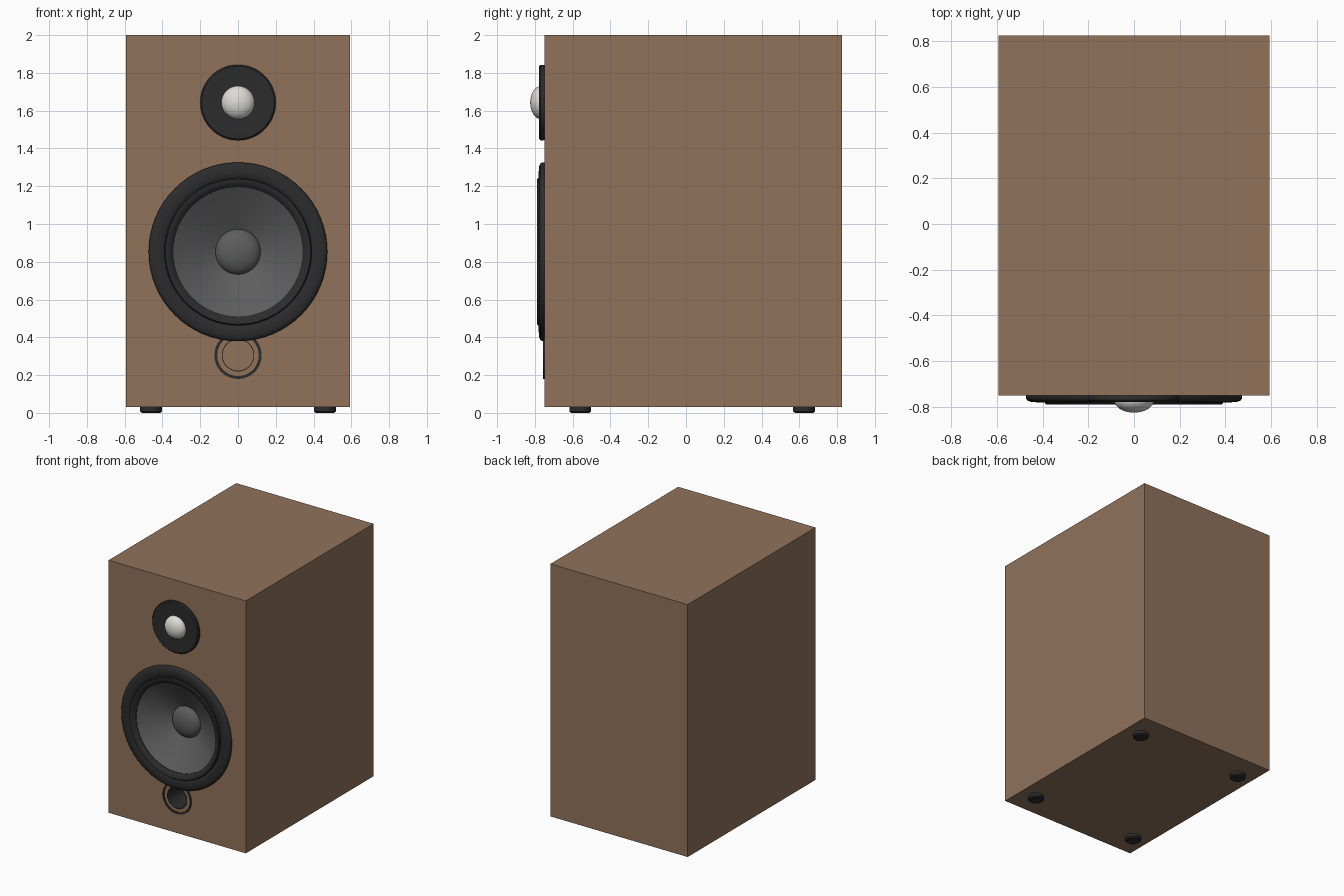
import bpy, bmesh, math
from mathutils import Matrix, Vector

old = bpy.data.objects.get("Cube")
if old:
    bpy.data.objects.remove(old, do_unlink=True)


def material(name, color):
    m = bpy.data.materials.new(name)
    m.use_nodes = True
    m.diffuse_color = (*color, 1)
    m.node_tree.nodes["Principled BSDF"].inputs["Base Color"].default_value = (*color, 1)
    return m


wood = material("walnut brown", (0.28, 0.17, 0.105))
black = material("rubber black", (0.025, 0.025, 0.025))
grey = material("cone grey", (0.11, 0.11, 0.11))
silver = material("dome silver", (0.72, 0.71, 0.67))


def finish(name, bm, mat, smooth=True):
    bmesh.ops.remove_doubles(bm, verts=bm.verts, dist=0.0001)
    bmesh.ops.recalc_face_normals(bm, faces=bm.faces)
    mesh = bpy.data.meshes.new(name)
    bm.to_mesh(mesh)
    bm.free()
    mesh.materials.append(mat)
    ob = bpy.data.objects.new(name, mesh)
    bpy.context.collection.objects.link(ob)
    if smooth:
        bpy.ops.object.select_all(action="DESELECT")
        ob.select_set(True)
        bpy.context.view_layer.objects.active = ob
        bpy.ops.object.shade_smooth_by_angle(angle=math.radians(35))
    return ob


def lathe(name, profile, mat, center, axis="Y", closed=False, steps=64):
    """Spin (radius, position along axis) points around an axis through center."""
    bm = bmesh.new()
    along = Vector((0, 1, 0)) if axis == "Y" else Vector((0, 0, 1))
    verts = [bm.verts.new(Vector((r, 0, 0)) + along * d) for r, d in profile]
    pairs = list(zip(verts, verts[1:]))
    if closed:
        pairs.append((verts[-1], verts[0]))
    edges = [bm.edges.new(p) for p in pairs]
    bmesh.ops.spin(bm, geom=verts + edges, cent=(0, 0, 0), axis=along,
                   angle=math.tau, steps=steps, use_duplicate=False)
    bmesh.ops.translate(bm, verts=bm.verts, vec=center)
    return finish(name, bm, mat)


def dome(radius, base, height, n=8):
    """Elliptical cap profile running from its tip to its edge, bulging to -y."""
    return [(radius * math.sin(a), base - height * math.cos(a))
            for a in (math.pi / 2 * i / n for i in range(n + 1))]


FRONT, BACK = -0.75, 0.825
woofer_at, tweeter_at, port_at = (0, 0, 0.853), (0, 0, 1.643), (0, 0, 0.305)

# Cabinet with bored openings for the woofer and the port
bm = bmesh.new()
bmesh.ops.create_cube(bm, size=1, matrix=Matrix.Translation((0, (FRONT + BACK) / 2, 1.015))
                      @ Matrix.Diagonal((1.185, BACK - FRONT, 1.97, 1)))
cabinet = finish("cabinet", bm, wood, smooth=False)
for part, at, radius, depth in (("woofer", woofer_at, 0.37, 0.2), ("port", port_at, 0.084, 0.4)):
    y0, y1 = FRONT - 0.1, FRONT + depth
    cutter = lathe(part + "_cutter", [(0, y0), (radius, y0), (radius, y1), (0, y1)], wood, at)
    cutter.hide_render = True
    mod = cabinet.modifiers.new(part + "_hole", "BOOLEAN")
    mod.operation, mod.solver, mod.object = "DIFFERENCE", "EXACT", cutter
    bpy.context.view_layer.objects.active = cabinet
    bpy.ops.object.modifier_apply(modifier=mod.name)
    bpy.data.objects.remove(cutter, do_unlink=True)

# Woofer: rounded frame, rolled surround, recessed cone and dust cap
lathe("woofer_frame", [(0.473, -0.745), (0.473, -0.762), (0.466, -0.772), (0.45, -0.778),
                       (0.42, -0.78), (0.4, -0.776), (0.388, -0.77), (0.38, -0.745)],
      black, woofer_at, closed=True)
lathe("woofer_surround", [(0.39, -0.75), (0.39, -0.782), (0.384, -0.79), (0.372, -0.79),
                          (0.355, -0.781), (0.342, -0.768), (0.342, -0.74)],
      black, woofer_at, closed=True)
lathe("woofer_cone", [(0.1, -0.62), (0.22, -0.685), (0.344, -0.765), (0.344, -0.74),
                      (0.22, -0.66), (0.1, -0.59)], grey, woofer_at, closed=True)
lathe("woofer_dust_cap", dome(0.12, -0.628, 0.06) + [(0.1, -0.6), (0, -0.6)], grey, woofer_at)

# Tweeter: bevelled plate and bright dome
lathe("tweeter_plate", [(0, -0.745), (0.195, -0.745), (0.2, -0.755), (0.2, -0.77),
                        (0.192, -0.778), (0.17, -0.779), (0.09, -0.768), (0, -0.768)],
      black, tweeter_at)
lathe("tweeter_dome", dome(0.088, -0.767, 0.058) + [(0, -0.76)], silver, tweeter_at)

# Bass port: trim ring on the front and a tube inside
lathe("port_trim", [(0.125, -0.745), (0.125, -0.756), (0.11, -0.756), (0.11, -0.745)],
      black, port_at, closed=True)
lathe("port_tube", [(0.086, -0.752), (0.082, -0.752), (0.082, -0.36), (0.086, -0.36)],
      black, port_at, closed=True)

# Four feet
for side, x in (("left", 0.46), ("right", -0.46)):
    for end, y in (("front", -0.56), ("back", 0.625)):
        lathe(f"{end}_{side}_foot", [(0, 0), (0.048, 0), (0.058, 0.008), (0.058, 0.032), (0, 0.032)],
              black, (x, y, 0), axis="Z", steps=32)
